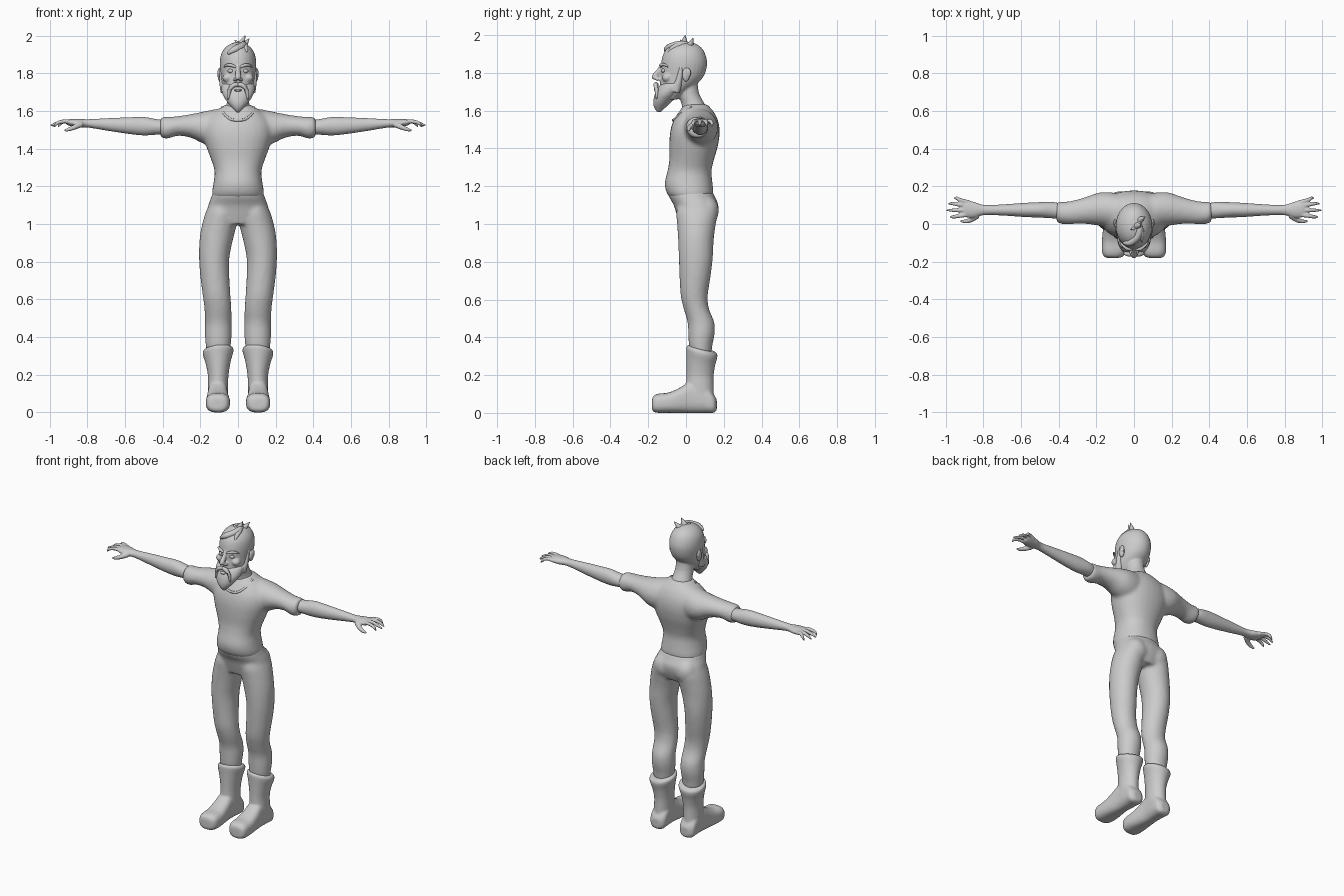
import bpy, bmesh, math
from mathutils import Vector

grey = bpy.data.materials.new("plain grey")
grey.diffuse_color = (0.6, 0.6, 0.6, 1)


def spline(rows, steps):
    """Catmull-Rom resampling of tuples."""
    out = []
    for i in range(len(rows) - 1):
        p0, p1, p2, p3 = (rows[max(0, min(len(rows) - 1, i + k))] for k in (-1, 0, 1, 2))
        for s in range(steps):
            t = s / steps
            out.append(tuple(b + 0.5 * t * (c - a + t * (2*a - 5*b + 4*c - d + t * (3*(b - c) + d - a)))
                             for a, b, c, d in zip(p0, p1, p2, p3)))
    return out + [rows[-1]]


def skin(bm, rings):
    """Bridge rings of points and close both ends."""
    vs = [[bm.verts.new(p) for p in r] for r in rings]
    n = len(vs[0])
    for a, b in zip(vs, vs[1:]):
        for i in range(n):
            bm.faces.new((a[i], a[(i + 1) % n], b[(i + 1) % n], b[i]))
    bm.faces.new(vs[0][::-1])
    bm.faces.new(vs[-1])


def loft(bm, axis, rows, sides=(1,), n=28, power=2.0, steps=3):
    """Rows are (position, u min, u max, v min, v max) along an axis."""
    for sx in sides:
        rings = []
        for t, u0, u1, v0, v1 in spline(rows, steps):
            ring = []
            for k in range(n):
                a = 2 * math.pi * k / n
                c, s = math.cos(a), math.sin(a)
                u = (u0 + u1) / 2 + (u1 - u0) / 2 * math.copysign(abs(c) ** (2 / power), c)
                v = (v0 + v1) / 2 + (v1 - v0) / 2 * math.copysign(abs(s) ** (2 / power), s)
                x, y, z = {"x": (t, u, v), "y": (u, t, v), "z": (u, v, t)}[axis]
                ring.append((x * sx, y, z))
            rings.append(ring)
        skin(bm, rings)


def tube(bm, pts, sides=(1, -1), n=10, steps=3):
    """Tapered tube through (x, y, z, radius) points."""
    for sx in sides:
        q = spline(pts, steps)
        c = [Vector((p[0] * sx, p[1], p[2])) for p in q]
        rings = []
        for i, p in enumerate(c):
            d = (c[min(i + 1, len(c) - 1)] - c[max(i - 1, 0)]).normalized()
            up = Vector((0, 0, 1)) if abs(d.z) < 0.8 else Vector((0, 1, 0))
            e = d.cross(up).normalized()
            f = d.cross(e)
            rings.append([p + q[i][3] * (e * math.cos(2*math.pi*k/n) + f * math.sin(2*math.pi*k/n))
                          for k in range(n)])
        skin(bm, rings)


def ball(bm, loc, size, sides=(1, -1)):
    for sx in sides:
        r = bmesh.ops.create_uvsphere(bm, u_segments=16, v_segments=10, radius=1)
        for v in r["verts"]:
            v.co = Vector((loc[0] * sx + v.co.x * size[0], loc[1] + v.co.y * size[1], loc[2] + v.co.z * size[2]))


def finish(name, bm, voxel=0, smooth=4):
    bmesh.ops.recalc_face_normals(bm, faces=bm.faces)
    me = bpy.data.meshes.new(name)
    bm.to_mesh(me)
    bm.free()
    me.materials.append(grey)
    ob = bpy.data.objects.new(name, me)
    bpy.context.collection.objects.link(ob)
    bpy.ops.object.select_all(action="DESELECT")
    ob.select_set(True)
    bpy.context.view_layer.objects.active = ob
    if voxel:
        m = ob.modifiers.new("merge", "REMESH")
        m.mode, m.voxel_size, m.use_smooth_shade = "VOXEL", voxel, True
        m = ob.modifiers.new("soften", "SMOOTH")
        m.factor, m.iterations = 0.5, smooth
    else:
        bpy.ops.object.shade_smooth_by_angle(angle=math.radians(50))
    return ob


BOTH = (1, -1)

# shirt: torso and short sleeves
bm = bmesh.new()
loft(bm, "z", [(1.14, -.135, .135, -.085, .14), (1.17, -.138, .138, -.105, .145), (1.22, -.13, .13, -.112, .14),
               (1.28, -.124, .124, -.098, .135), (1.34, -.142, .142, -.088, .148), (1.41, -.168, .168, -.088, .168),
               (1.48, -.185, .185, -.085, .178), (1.54, -.175, .175, -.07, .172), (1.59, -.135, .135, -.04, .15),
               (1.625, -.08, .08, -.015, .12), (1.635, -.06, .06, -.01, .11)], power=2.2)
loft(bm, "x", [(.02, .0, .14, 1.44, 1.61), (.1, -.02, .165, 1.41, 1.612), (.18, -.01, .168, 1.425, 1.597),
               (.25, 0, .145, 1.458, 1.583), (.32, 0, .125, 1.468, 1.572), (.37, -.002, .118, 1.453, 1.568),
               (.4, .005, .118, 1.455, 1.568), (.412, .015, .112, 1.465, 1.558)], BOTH)
finish("shirt", bm, 0.011, 5)

# collar line
bm = bmesh.new()
tube(bm, [(0, -.068, 1.55, .007), (.04, -.058, 1.556, .007), (.075, -.025, 1.585, .007), (.085, .03, 1.62, .006)])
finish("collar", bm)

# trousers: hips and legs
bm = bmesh.new()
loft(bm, "z", [(1.0, -.13, .13, -.035, .145), (1.05, -.165, .165, -.05, .165), (1.1, -.158, .158, -.065, .172),
               (1.14, -.143, .143, -.088, .155), (1.17, -.134, .134, -.095, .142)], power=2.2)
loft(bm, "z", [(.31, .045, .165, .025, .135), (.36, .038, .172, .015, .14), (.42, .033, .176, .012, .152),
               (.48, .034, .175, .008, .15), (.55, .035, .178, -.012, .122), (.62, .04, .187, -.028, .115),
               (.72, .046, .2, -.034, .13), (.82, .046, .207, -.038, .142), (.92, .026, .204, -.042, .147),
               (1.0, .006, .19, -.047, .158), (1.06, .0, .172, -.052, .168), (1.11, .01, .15, -.04, .155)], BOTH)
ball(bm, (.075, .105, 1.07), (.075, .07, .08))
finish("trousers", bm, 0.011, 4)

# boots: tilted shafts and rounded feet
bm = bmesh.new()
loft(bm, "z", [(.05, .055, .16, .01, .15), (.13, .053, .16, .0, .146), (.2, .05, .16, .003, .146),
               (.27, .038, .173, .003, .155), (.315, .025, .186, .002, .165), (.335, .024, .187, .003, .166),
               (.345, .035, .178, .012, .155)], BOTH)
for v in bm.verts:
    if v.co.z > .18:
        k = min(1, (v.co.z - .18) / .12)
        v.co.z -= k * ((v.co.y - .07) * .25 + (abs(v.co.x) - .1) * .1)
loft(bm, "y", [(-.18, .08, .142, .02, .07), (-.172, .058, .16, .006, .09), (-.145, .044, .17, 0, .102),
               (-.09, .043, .17, 0, .108), (-.03, .05, .165, 0, .135), (.03, .055, .16, 0, .17),
               (.1, .052, .16, 0, .15), (.145, .056, .157, 0, .1), (.163, .08, .13, .015, .07)], BOTH, power=2.7)
finish("boots", bm, 0.007, 3)

# arms: forearms, palms, fingers
bm = bmesh.new()
loft(bm, "x", [(.36, .03, .1, 1.475, 1.55), (.43, .03, .117, 1.474, 1.556), (.5, .034, .116, 1.47, 1.568),
               (.58, .037, .112, 1.478, 1.566), (.68, .044, .105, 1.493, 1.562), (.77, .048, .1, 1.508, 1.557),
               (.81, .045, .104, 1.513, 1.556), (.85, .032, .118, 1.513, 1.558), (.89, .035, .125, 1.52, 1.557),
               (.91, .045, .12, 1.527, 1.552)], BOTH)
for tip_x, tip_y, tip_z, base_y in ((.955, .137, 1.515, .115), (.985, .108, 1.518, .095),
                                    (.995, .073, 1.522, .073), (.975, .038, 1.515, .05)):
    tube(bm, [(.875, base_y, 1.538, .012), (.92, (base_y + tip_y) / 2, 1.545, .011),
              (.96 if tip_x > .96 else .94, tip_y, 1.535, .0095), (tip_x, tip_y, tip_z, .005)])
tube(bm, [(.83, .045, 1.53, .016), (.865, .022, 1.515, .014), (.895, .014, 1.503, .011), (.92, .016, 1.495, .006)])
finish("arms", bm, 0.005, 2)

# head, neck and nose
bm = bmesh.new()
loft(bm, "z", [(1.66, -.055, .055, -.13, -.04), (1.7, -.075, .075, -.138, .005), (1.745, -.086, .086, -.138, .062),
               (1.79, -.092, .092, -.135, .098), (1.85, -.097, .097, -.132, .112), (1.9, -.09, .09, -.12, .102),
               (1.935, -.069, .069, -.095, .08), (1.957, -.038, .038, -.058, .045), (1.965, -.008, .008, -.02, .005)])
loft(bm, "z", [(1.57, -.085, .085, -.025, .135), (1.63, -.062, .062, -.022, .102), (1.69, -.055, .055, -.045, .07),
               (1.76, -.055, .055, -.06, .06)])
tube(bm, [(0, -.125, 1.84, .01), (0, -.145, 1.81, .013), (0, -.165, 1.78, .017), (0, -.168, 1.765, .011)], (1,))
ball(bm, (.015, -.15, 1.767), (.011, .014, .01))
ball(bm, (.055, -.1, 1.775), (.028, .028, .024))
finish("head", bm, 0.006, 2)

# ears and eyes
bm = bmesh.new()
ball(bm, (.095, .0, 1.79), (.013, .02, .036))
ball(bm, (.1, .008, 1.8), (.009, .018, .026))
finish("ears", bm)
bm = bmesh.new()
ball(bm, (.038, -.119, 1.812), (.017, .012, .011))
finish("eyes", bm)

# eyebrows
bm = bmesh.new()
tube(bm, [(.012, -.134, 1.833, .006), (.035, -.132, 1.842, .009), (.06, -.113, 1.843, .007), (.075, -.096, 1.832, .003)])
finish("eyebrows", bm)

# beard with side whiskers
bm = bmesh.new()
loft(bm, "z", [(1.59, -.008, .008, -.15, -.135), (1.61, -.026, .026, -.166, -.115), (1.64, -.052, .052, -.174, -.083),
               (1.68, -.079, .079, -.168, -.042), (1.71, -.088, .088, -.155, -.022), (1.735, -.088, .088, -.138, -.012),
               (1.745, -.08, .08, -.125, -.02)])
tube(bm, [(.07, -.055, 1.7, .024), (.08, -.04, 1.75, .02), (.087, -.03, 1.8, .014), (.09, -.025, 1.85, .007)])
finish("beard", bm, 0.007, 3)

# moustache
bm = bmesh.new()
tube(bm, [(.0, -.155, 1.738, .011), (.022, -.16, 1.737, .013), (.043, -.157, 1.715, .011), (.05, -.155, 1.68, .007),
          (.052, -.158, 1.662, .003)])
ball(bm, (0, -.158, 1.71), (.02, .012, .007), (1,))
finish("moustache", bm)

# swept hair with upright tufts
bm = bmesh.new()
tube(bm, [(-.055, -.1, 1.905, .008), (-.02, -.1, 1.925, .018), (.02, -.065, 1.943, .02), (.03, -.02, 1.955, .016),
          (.025, .02, 1.955, .006)], (1,))
tube(bm, [(.045, -.095, 1.912, .004), (.04, -.07, 1.932, .014), (.035, -.03, 1.948, .016), (.02, .0, 1.955, .008)], (1,))
tube(bm, [(.015, -.01, 1.95, .022), (.025, -.008, 1.972, .014), (.038, -.005, 2.0, .001)], (1,))
tube(bm, [(.03, .02, 1.945, .02), (.045, .03, 1.965, .011), (.06, .038, 1.985, .001)], (1,))
tube(bm, [(0, -.02, 1.95, .015), (-.005, -.025, 1.965, .008), (-.018, -.03, 1.975, .001)], (1,))
finish("hair", bm)
